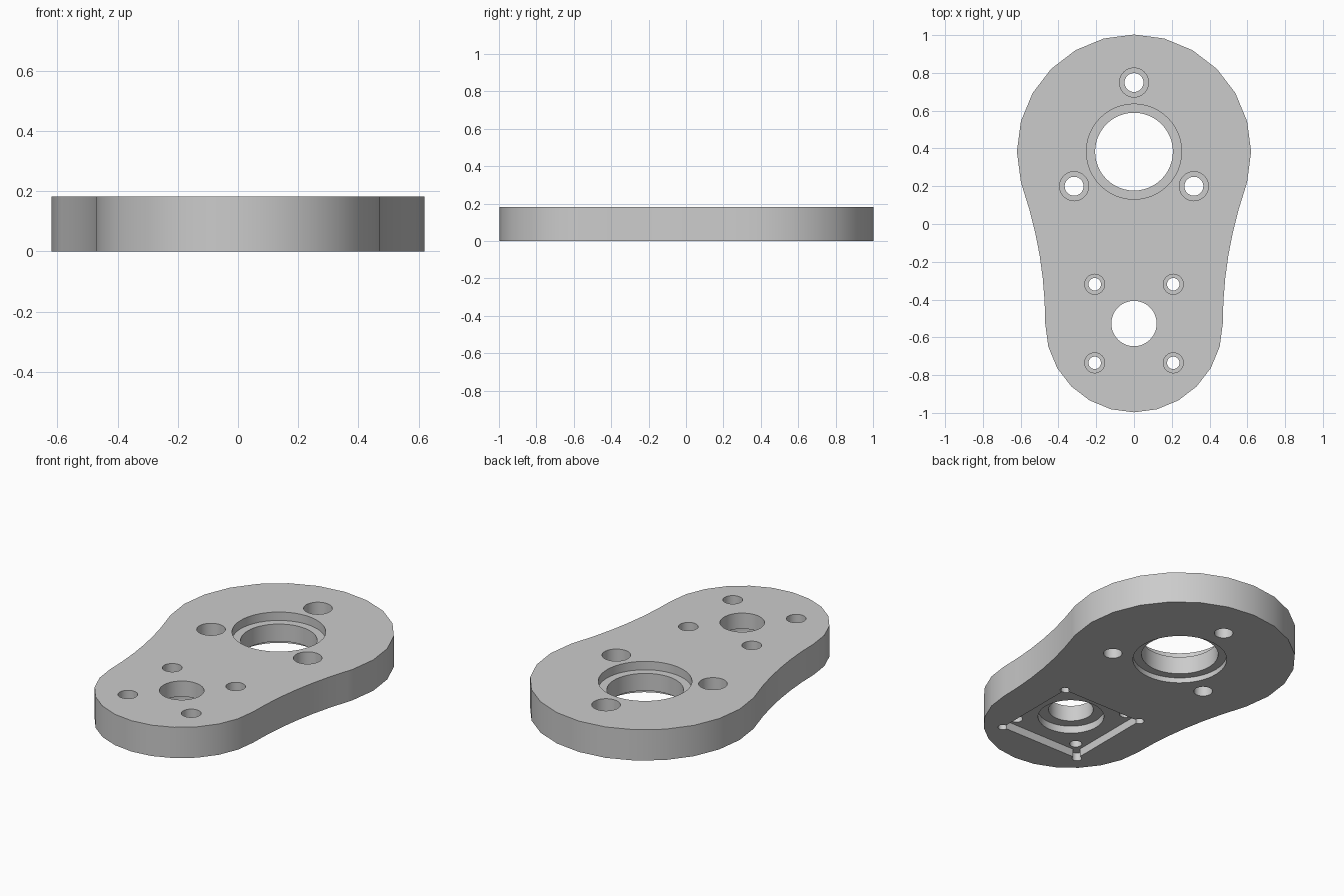
import bpy
import bmesh
from math import sin, cos, pi, radians, asin

cube = bpy.data.objects.get("Cube")
if cube:
    bpy.data.objects.remove(cube, do_unlink=True)

THICK = 0.183
BIG_Y, BIG_R = 0.383, 0.62        # wide end
SMALL_Y, SMALL_R = -0.527, 0.47   # narrow end
SEG = 48

grey = bpy.data.materials.new("grey metal")
grey.use_nodes = True
grey.diffuse_color = (0.6, 0.6, 0.6, 1)
grey.node_tree.nodes["Principled BSDF"].inputs["Base Color"].default_value = (0.6, 0.6, 0.6, 1)


def make_object(name, bm):
    bmesh.ops.recalc_face_normals(bm, faces=bm.faces)
    mesh = bpy.data.meshes.new(name)
    bm.to_mesh(mesh)
    bm.free()
    mesh.materials.append(grey)
    obj = bpy.data.objects.new(name, mesh)
    bpy.context.collection.objects.link(obj)
    return obj


def add_prism(bm, points, z0, z1):
    """Extrude a closed outline between two heights."""
    face = bm.faces.new([bm.verts.new((x, y, z0)) for x, y in points])
    new = bmesh.ops.extrude_face_region(bm, geom=[face])["geom"]
    for v in new:
        if isinstance(v, bmesh.types.BMVert):
            v.co.z = z1


def add_stepped_hole(bm, x, y, profile):
    """Stack rings of (radius, height) into a closed turned cutter."""
    rings = [[bm.verts.new((x + r * cos(2 * pi * i / SEG), y + r * sin(2 * pi * i / SEG), z))
              for i in range(SEG)] for r, z in profile]
    for low, high in zip(rings, rings[1:]):
        for i in range(SEG):
            j = (i + 1) % SEG
            bm.faces.new((low[i], low[j], high[j], high[i]))
    bm.faces.new(rings[0])
    bm.faces.new(rings[-1])


def arc(cx, cy, r, start, end, steps):
    return [(cx + r * cos(a), cy + r * sin(a))
            for a in (start + (end - start) * i / steps for i in range(steps + 1))]


# Plate: two round ends joined by shallow concave flanks
gap = BIG_Y - SMALL_Y
flank_r = (SMALL_R ** 2 + gap ** 2 - BIG_R ** 2) / (2 * (BIG_R - SMALL_R))
tangent = asin(gap / (flank_r + BIG_R))
half = arc(0, BIG_Y, BIG_R, pi / 2, radians(-15), 7)
half += arc(SMALL_R + flank_r, SMALL_Y, flank_r, pi - tangent, pi, 6)
half += arc(0, SMALL_Y, SMALL_R, 0, -pi / 2, 6)[1:]
outline = half + [(-x, y) for x, y in reversed(half[1:-1])]
bm = bmesh.new()
add_prism(bm, outline, 0, THICK)
plate = make_object("mounting_plate", bm)

# Stepped holes
LOW, HIGH = -0.1, 0.3
bm = bmesh.new()
add_stepped_hole(bm, 0, BIG_Y, [(0.252, LOW), (0.252, 0.03), (0.206, 0.03),
                                (0.206, 0.133), (0.252, 0.133), (0.252, HIGH)])
add_stepped_hole(bm, 0, SMALL_Y, [(0.177, LOW), (0.177, 0.09), (0.12, 0.09), (0.12, HIGH)])
for k in range(3):
    a = pi / 2 + k * 2 * pi / 3
    add_stepped_hole(bm, 0.366 * cos(a), BIG_Y + 0.366 * sin(a),
                     [(0.05, LOW), (0.05, 0.085), (0.077, 0.085), (0.077, HIGH)])
for sx in (-1, 1):
    for sy in (-1, 1):
        add_stepped_hole(bm, 0.208 * sx, SMALL_Y + 0.208 * sy,
                         [(0.033, LOW), (0.033, 0.1), (0.053, 0.1), (0.053, HIGH)])
holes = make_object("hole_cutter", bm)

# Square pocket underneath with rounded corner reliefs
pocket_outline = []
for k in range(4):
    a = pi / 4 + k * pi / 2
    cx, cy = 0.26 * 2 ** 0.5 * cos(a), SMALL_Y + 0.26 * 2 ** 0.5 * sin(a)
    pocket_outline += arc(cx, cy, 0.026, a - 0.75 * pi, a + 0.75 * pi, 18)
bm = bmesh.new()
add_prism(bm, pocket_outline, LOW, 0.047)
pocket = make_object("pocket_cutter", bm)

# Cut the plate and discard the cutters
for cutter in (pocket, holes):
    cutter.hide_render = True
    mod = plate.modifiers.new(cutter.name, "BOOLEAN")
    mod.operation = "DIFFERENCE"
    mod.solver = "EXACT"
    mod.object = cutter
bpy.context.view_layer.update()
evaluated = plate.evaluated_get(bpy.context.evaluated_depsgraph_get())
cut_mesh = bpy.data.meshes.new_from_object(evaluated)
plate.modifiers.clear()
plate.data = cut_mesh
for cutter in (pocket, holes):
    bpy.data.objects.remove(cutter, do_unlink=True)

bpy.ops.object.select_all(action="DESELECT")
plate.select_set(True)
bpy.context.view_layer.objects.active = plate
bpy.ops.object.shade_smooth_by_angle(angle=radians(30))
